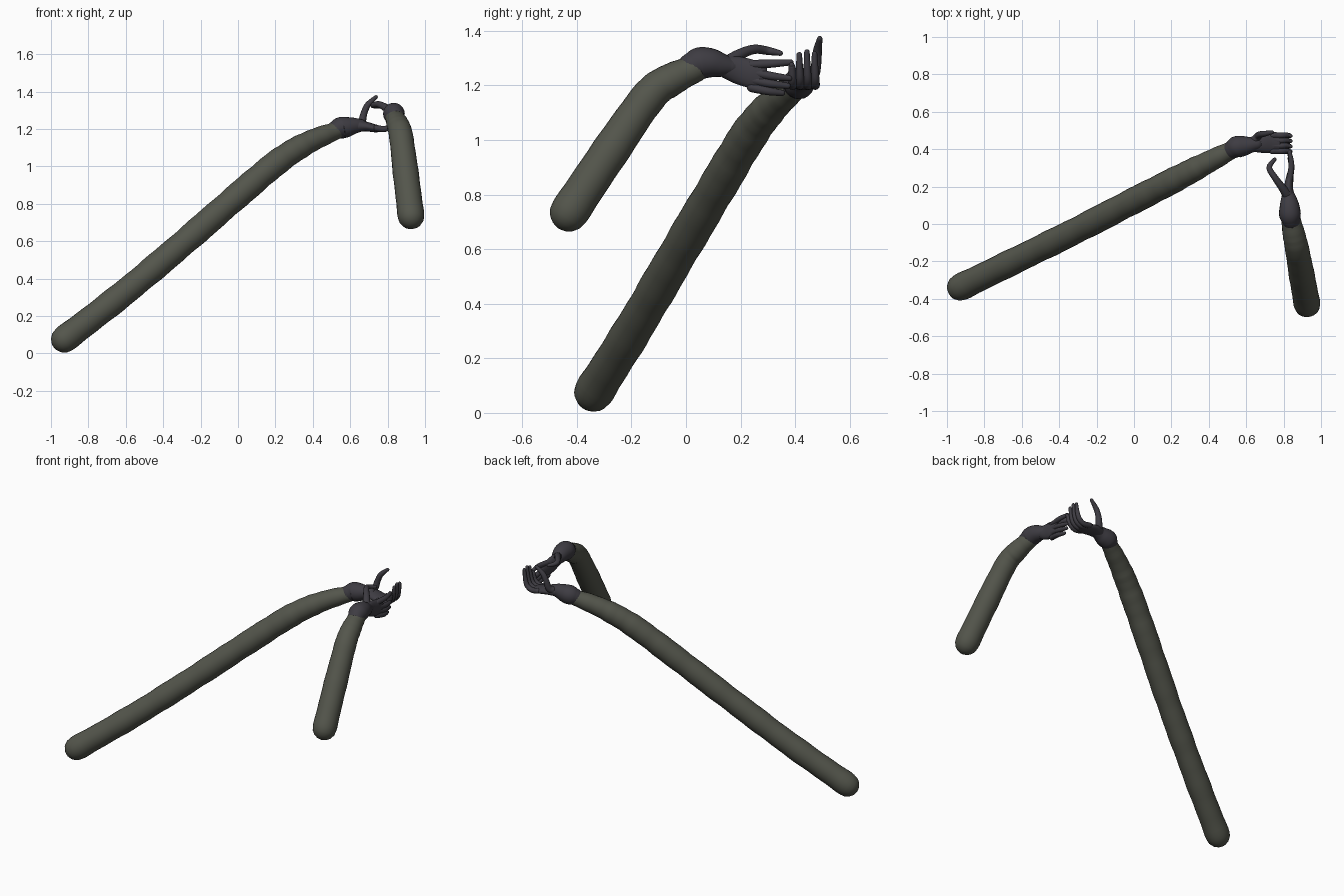
import bpy, bmesh, math
from mathutils import Vector


def material(name, rgb):
    m = bpy.data.materials.new(name)
    m.diffuse_color = (*rgb, 1)
    return m


SLEEVE = material("olive grey cloth", (0.088, 0.092, 0.072))
GLOVE = material("charcoal glove", (0.048, 0.045, 0.055))


def spline(keys, steps):
    """Catmull-Rom through (x, y, z, width radius, thickness radius)."""
    out = []
    n = len(keys)
    for i in range(n - 1):
        p0, p1, p2, p3 = (keys[max(0, min(n - 1, i + k))] for k in (-1, 0, 1, 2))
        for s in range(steps):
            t = s / steps
            out.append([0.5 * (2 * b + (c - a) * t + (2 * a - 5 * b + 4 * c - d) * t * t
                               + (3 * b - a - 3 * c + d) * t ** 3)
                        for a, b, c, d in zip(p0, p1, p2, p3)])
    out.append(list(keys[-1]))
    return out


def sweep(name, keys, mat, side=(0, 0, 1), sides=16, steps=5, ripple=0.0):
    """Round-ended tube along keys; side is the direction of the wider radius."""
    keys = [k if len(k) == 5 else (*k, k[3]) for k in keys]
    path = spline(keys, steps)
    pts = [Vector(p[:3]) for p in path]
    rings = []
    for i, p in enumerate(path):
        tan = (pts[min(i + 1, len(pts) - 1)] - pts[max(i - 1, 0)]).normalized()
        wob = 1 + ripple * math.sin(i * 1.3) * math.sin(i * 0.47 + 1)
        rings.append((pts[i], tan, p[3] * wob, p[4] * wob))

    # Domed ends
    def dome(ring, sign):
        c, t, a, b = ring
        return [(c + t * sign * min(a, b) * math.sin(q), t, a * math.cos(q), b * math.cos(q))
                for q in (0.4, 0.8, 1.15, 1.45)]
    rings = dome(rings[0], -1)[::-1] + rings + dome(rings[-1], 1)

    bm = bmesh.new()
    loops = []
    for c, t, a, b in rings:
        u = Vector(side)
        u = (u - t * u.dot(t)).normalized()
        v = t.cross(u)
        loops.append([bm.verts.new(c + u * a * math.cos(2 * math.pi * k / sides)
                                   + v * b * math.sin(2 * math.pi * k / sides))
                      for k in range(sides)])
    for l0, l1 in zip(loops, loops[1:]):
        for k in range(sides):
            j = (k + 1) % sides
            bm.faces.new((l0[k], l0[j], l1[j], l1[k]))
    bm.faces.new(loops[0][::-1])
    bm.faces.new(loops[-1])
    bmesh.ops.recalc_face_normals(bm, faces=bm.faces)
    for f in bm.faces:
        f.smooth = True
    me = bpy.data.meshes.new(name)
    bm.to_mesh(me)
    bm.free()
    me.materials.append(mat)
    ob = bpy.data.objects.new(name, me)
    bpy.context.collection.objects.link(ob)
    return ob


# Sleeves
sweep("long_sleeve", [(-0.928, -0.338, 0.076, 0.072), (-0.62, -0.188, 0.315, 0.070),
                      (-0.31, -0.035, 0.575, 0.070), (0.0, 0.125, 0.845, 0.070),
                      (0.22, 0.238, 1.03, 0.068), (0.38, 0.322, 1.13, 0.060),
                      (0.54, 0.405, 1.197, 0.046)],
      SLEEVE, sides=24, steps=10, ripple=0.03)
sweep("short_sleeve", [(0.925, -0.428, 0.735, 0.071), (0.898, -0.28, 0.955, 0.069),
                       (0.872, -0.135, 1.16, 0.064), (0.855, -0.055, 1.22, 0.060),
                       (0.836, 0.04, 1.265, 0.050)],
      SLEEVE, side=(1, 0, 0), sides=24, steps=8, ripple=0.02)

# Glove cuffs, flaring over the sleeve ends and narrowing at the wrist
sweep("long_arm_cuff", [(0.525, 0.398, 1.196, 0.050), (0.550, 0.412, 1.206, 0.058),
                        (0.585, 0.417, 1.211, 0.054), (0.620, 0.422, 1.217, 0.044),
                        (0.655, 0.428, 1.219, 0.034)], GLOVE, sides=20)
sweep("short_arm_cuff", [(0.840, 0.020, 1.270, 0.050), (0.834, 0.050, 1.281, 0.058),
                         (0.832, 0.090, 1.282, 0.054), (0.828, 0.130, 1.274, 0.044),
                         (0.824, 0.165, 1.268, 0.032)], GLOVE, sides=20)

# Palms: one lies flat, the other stands on edge
sweep("long_arm_palm", [(0.630, 0.426, 1.217, 0.040, 0.034), (0.685, 0.432, 1.213, 0.052, 0.026),
                        (0.735, 0.433, 1.203, 0.052, 0.021), (0.772, 0.433, 1.200, 0.044, 0.015)],
      GLOVE, side=(0, 1, 0))
sweep("short_arm_palm", [(0.826, 0.140, 1.270, 0.040, 0.032), (0.826, 0.190, 1.256, 0.050, 0.025),
                         (0.832, 0.245, 1.240, 0.051, 0.020), (0.836, 0.280, 1.230, 0.042, 0.014)],
      GLOVE, side=(0, 0.2, 1))

# Four fingers on each hand
for i, name in enumerate(("index", "middle", "ring", "little")):
    # Long arm: fingers reach forward and curl upward
    y = 0.474 - 0.028 * i
    top = (1.315, 1.322, 1.312, 1.275)[i]
    sweep("long_arm_%s_finger" % name,
          [(0.740, y, 1.205, 0.017), (0.785, y, 1.200, 0.016), (0.818, y, 1.222, 0.015),
           (0.832, y - 0.002, 1.265, 0.013), (0.838, y - 0.003, top, 0.010)],
          GLOVE, side=(0, 1, 0), sides=12)
    # Short arm: fingers fan out, the lower ones sloping down
    z = 1.276 - 0.028 * i
    end = ((0.383, 1.284), (0.378, 1.226), (0.372, 1.198), (0.352, 1.172))[i]
    mid = (0.250 + end[0]) / 2
    sweep("short_arm_%s_finger" % name,
          [(0.832, 0.240, z, 0.017), (0.842, mid, (z - 0.006 * (i > 0) + end[1]) / 2, 0.015),
           (0.832, end[0], end[1], 0.011)],
          GLOVE, sides=12, steps=6)

# Thumbs
sweep("long_arm_thumb", [(0.640, 0.440, 1.220, 0.026), (0.662, 0.468, 1.240, 0.021),
                         (0.674, 0.478, 1.285, 0.018), (0.695, 0.482, 1.330, 0.016),
                         (0.738, 0.490, 1.371, 0.010)], GLOVE, side=(0, 1, 0), sides=12)
sweep("short_arm_thumb", [(0.822, 0.150, 1.282, 0.026), (0.792, 0.195, 1.312, 0.021),
                          (0.752, 0.250, 1.332, 0.017), (0.723, 0.302, 1.326, 0.015),
                          (0.752, 0.345, 1.318, 0.010)], GLOVE, sides=12)
